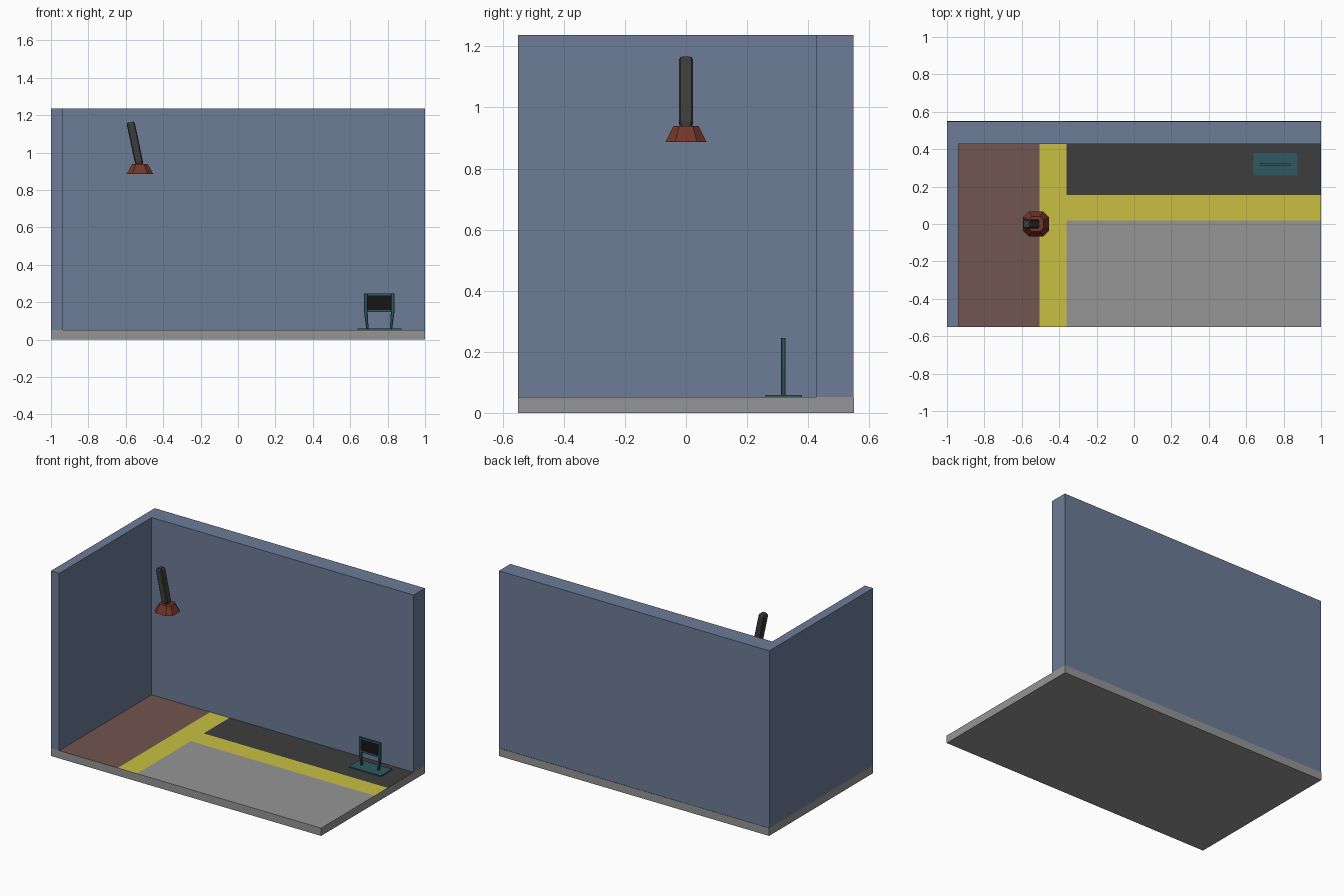
import bpy, bmesh
from math import atan2
from mathutils import Matrix, Vector

if "Cube" in bpy.data.objects:
    bpy.data.objects.remove(bpy.data.objects["Cube"])


def material(name, rgb):
    m = bpy.data.materials.new(name)
    m.diffuse_color = (*rgb, 1)
    m.use_nodes = True
    m.node_tree.nodes["Principled BSDF"].inputs["Base Color"].default_value = m.diffuse_color
    return m


BLUE = material("wall_blue", (0.15, 0.20, 0.31))
GREY = material("concrete_grey", (0.30, 0.30, 0.30))
BROWN = material("floor_brown", (0.17, 0.09, 0.08))
YELLOW = material("floor_yellow", (0.58, 0.53, 0.055))
ASPHALT = material("floor_dark", (0.048, 0.048, 0.048))
TEAL = material("frame_teal", (0.026, 0.10, 0.12))
BLACK = material("panel_black", (0.008, 0.008, 0.008))
HANDLE = material("handle_dark", (0.045, 0.045, 0.042))
RUST = material("rust_red", (0.17, 0.035, 0.022))


def finish(name, bm, *mats):
    bmesh.ops.recalc_face_normals(bm, faces=bm.faces)
    me = bpy.data.meshes.new(name)
    bm.to_mesh(me)
    bm.free()
    ob = bpy.data.objects.new(name, me)
    for m in mats:
        me.materials.append(m)
    bpy.context.collection.objects.link(ob)
    return ob


def box_bm(lo, hi):
    lo, hi = Vector(lo), Vector(hi)
    bm = bmesh.new()
    bmesh.ops.create_cube(bm, size=1, matrix=Matrix.Translation((lo + hi) / 2) @ Matrix.Diagonal((*(hi - lo), 1)))
    return bm


def box(name, lo, hi, mat):
    return finish(name, box_bm(lo, hi), mat)


def loft(name, rings, mat):
    """Closed solid through rings with equal point counts."""
    bm = bmesh.new()
    vs = [[bm.verts.new(p) for p in r] for r in rings]
    n = len(rings[0])
    for a, b in zip(vs, vs[1:]):
        for i in range(n):
            j = (i + 1) % n
            bm.faces.new((a[i], a[j], b[j], b[i]))
    bm.faces.new(vs[0][::-1])
    bm.faces.new(vs[-1])
    return finish(name, bm, mat)


def octagon(cx, cy, z, rx, ry, c):
    """Rectangle with corners cut by c."""
    pts = [(rx, -ry + c), (rx, ry - c), (rx - c, ry), (-rx + c, ry),
           (-rx, ry - c), (-rx, -ry + c), (-rx + c, -ry), (rx - c, -ry)]
    return [Vector((cx + x, cy + y, z)) for x, y in pts]


# Floor slab, cut into painted zones on its top face
bm = box_bm((-1, -0.55, 0), (1, 0.55, 0.052))
for co, no in (((-0.505, 0, 0), (1, 0, 0)), ((-0.362, 0, 0), (1, 0, 0)),
               ((0, 0.018, 0), (0, 1, 0)), ((0, 0.155, 0), (0, 1, 0))):
    bmesh.ops.bisect_plane(bm, geom=bm.verts[:] + bm.edges[:] + bm.faces[:],
                           plane_co=co, plane_no=no)
bm.normal_update()
for f in bm.faces:
    if f.normal.z > 0.5:
        x, y, _ = f.calc_center_median()
        if x < -0.505:
            f.material_index = 1
        elif x < -0.362 or 0.018 < y < 0.155:
            f.material_index = 2
        elif y > 0.155:
            f.material_index = 3
finish("floor", bm, GREY, BROWN, YELLOW, ASPHALT)

# L-shaped walls
plan = [(-1, -0.55), (-0.938, -0.55), (-0.938, 0.428), (1, 0.428), (1, 0.548), (-1, 0.548)]
loft("walls", [[(x, y, z) for x, y in plan] for z in (0.052, 1.237)], BLUE)

# Display stand: plate, tapered legs, rails and dark panel
SX, SY = 0.755, 0.319
box("stand_plate", (0.638, 0.26, 0.052), (0.874, 0.38, 0.059), TEAL)
for side, label in ((-1, "left"), (1, "right")):
    rings = [octagon(SX + side * cx, SY, z, rx, 0.0075, 0.003)
             for z, cx, rx in ((0.057, 0.063, 0.006), (0.147, 0.0715, 0.0095), (0.246, 0.0715, 0.0095))]
    loft(label + "_stand_leg", rings, TEAL)
for label, z0, z1 in (("upper", 0.235, 0.246), ("lower", 0.147, 0.160)):
    box(label + "_stand_rail", (SX - 0.066, SY - 0.006, z0), (SX + 0.066, SY + 0.006, z1), TEAL)
box("stand_panel", (SX - 0.064, SY - 0.004, 0.159), (SX + 0.064, SY + 0.004, 0.236), BLACK)

# Flared eight-sided head of the hanging tool
CX = -0.524
loft("tool_head", [octagon(CX, 0, 0.887, 0.07, 0.067, 0.031),
                   octagon(CX, 0, 0.940, 0.041, 0.041, 0.018)], RUST)

# Leaning handle with cut edges and tapered ends
base, top = Vector((-0.526, 0, 0.932)), Vector((-0.575, 0, 1.163))
length = (top - base).length
rings = [octagon(0, 0, z, rx, ry, 0.005) for z, rx, ry in
         ((0, 0.018, 0.018), (0.022, 0.022, 0.023),
          (length - 0.010, 0.022, 0.023), (length, 0.016, 0.018))]
handle = loft("tool_handle", rings, HANDLE)
d = top - base
handle.data.transform(Matrix.Translation(base) @ Matrix.Rotation(atan2(d.x, d.z), 4, 'Y'))
